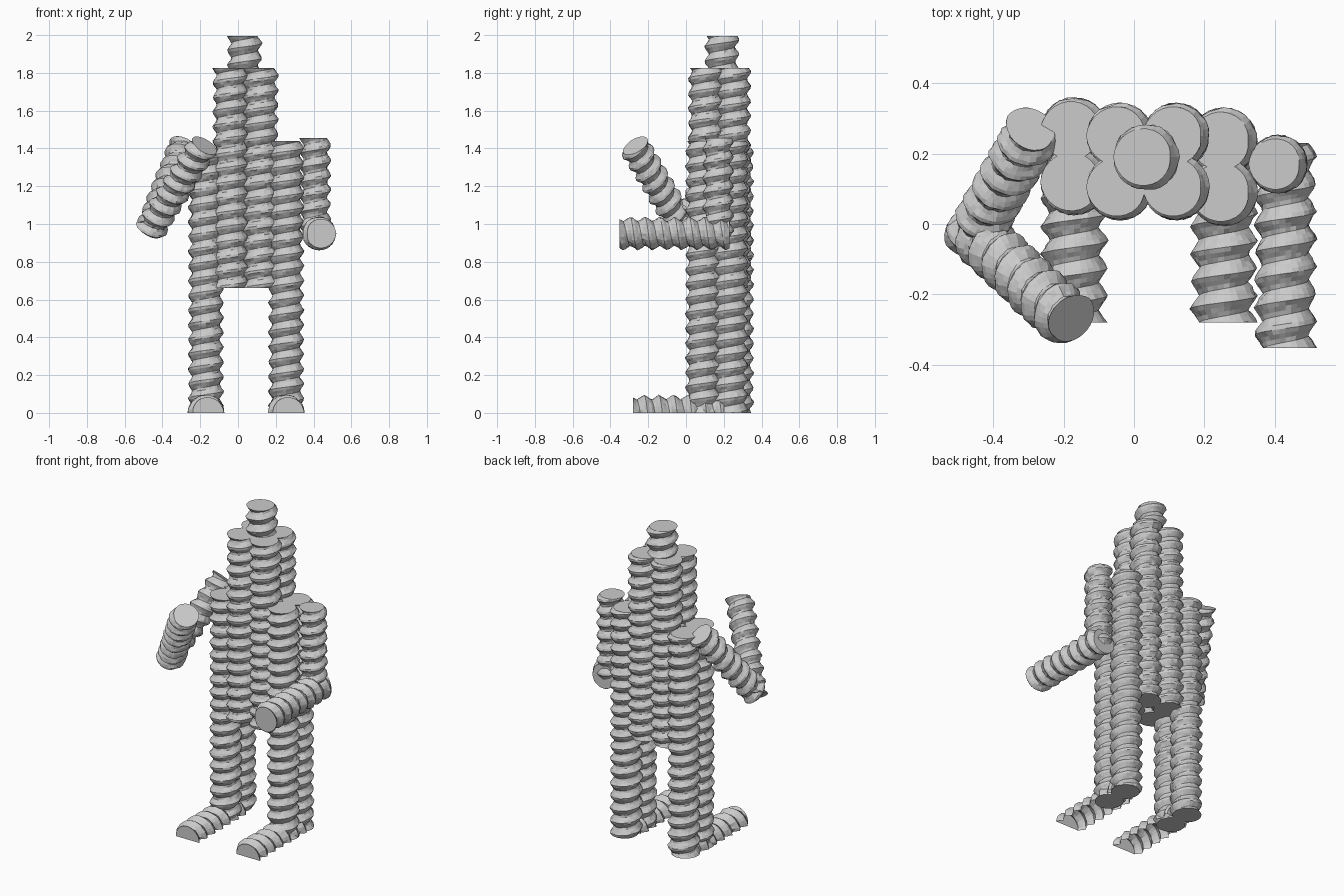
import bpy, bmesh, math, random
from mathutils import Vector

if "Cube" in bpy.data.objects:
    bpy.data.objects.remove(bpy.data.objects["Cube"])

random.seed(4)
PITCH, SEG, ROWS = 0.078, 28, 6


def thread(name, start, end, crest=0.096, depth=0.027, phase=0.0, cut_floor=False):
    """Screw-threaded rod from start to end, right-handed, crest at +x on its end."""
    a, b = Vector(start), Vector(end)
    length = (b - a).length
    count = math.ceil((length / PITCH + 1) * ROWS) + 1
    bm = bmesh.new()
    grid = []
    for i in range(SEG):
        t = 2 * math.pi * i / SEG
        col = []
        for k in range(count):
            z = (k / ROWS + i / SEG - 1) * PITCH
            inside = 0 < z < length
            z = min(max(z, 0), length)
            f = (z - length) / PITCH - i / SEG + phase
            tri = abs((f % 1) - 0.5) * 2
            r = crest - depth * (1 - tri)
            if inside:
                r += random.uniform(-0.003, 0.003)
            col.append(bm.verts.new((r * math.cos(t), r * math.sin(t), z)))
        grid.append(col)
    # Helical wall, shifted by one pitch across the seam
    for i in range(SEG):
        j = (i + 1) % SEG
        s = ROWS if j == 0 else 0
        for k in range(count - 1):
            k0, k1 = min(k + s, count - 1), min(k + 1 + s, count - 1)
            vs = [grid[i][k], grid[j][k0], grid[j][k1], grid[i][k + 1]]
            vs = list(dict.fromkeys(vs))
            if len(vs) > 2:
                bm.faces.new(vs)
    # End caps
    bm.faces.new([c[0] for c in reversed(grid)])
    bm.faces.new([c[-1] for c in grid])
    bmesh.ops.remove_doubles(bm, verts=bm.verts, dist=0.0004)
    rot = (b - a).to_track_quat('Z', 'Y').to_matrix().to_4x4()
    bm.transform(rot)
    bmesh.ops.translate(bm, verts=bm.verts, vec=a)
    # Flat sole
    if cut_floor:
        res = bmesh.ops.bisect_plane(bm, geom=bm.verts[:] + bm.edges[:] + bm.faces[:],
                                     plane_co=(0, 0, 0), plane_no=(0, 0, 1), clear_inner=True)
        edges = [e for e in res['geom_cut'] if isinstance(e, bmesh.types.BMEdge)]
        bmesh.ops.holes_fill(bm, edges=edges, sides=0)
    bmesh.ops.recalc_face_normals(bm, faces=bm.faces)
    me = bpy.data.meshes.new(name)
    bm.to_mesh(me)
    bm.free()
    ob = bpy.data.objects.new(name, me)
    bpy.context.collection.objects.link(ob)
    return ob


# Leg columns continue up into the sides of the torso
for side, x, back, front, top in (("left", -0.17, 0.265, 0.12, 1.40), ("right", 0.255, 0.235, 0.09, 1.44)):
    thread(side + "_leg_back", (x, back, 0), (x, back, top))
    thread(side + "_leg_front", (x, front, 0), (x, front, top))
    # Half-round feet
    thread(side + "_foot", (x, 0.2, 0.0), (x, -0.28, 0.0), cut_floor=True)

# Central torso and neck columns
for side, x in (("left", -0.04), ("right", 0.12)):
    thread(side + "_torso_back", (x, 0.25, 0.66), (x, 0.25, 1.825))
    thread(side + "_torso_front", (x, 0.105, 0.66), (x, 0.105, 1.825))

# Head
thread("head", (0.035, 0.19, 1.75), (0.035, 0.19, 1.995), crest=0.094)

# Arm held straight forward
thread("right_upper_arm", (0.41, 0.17, 0.93), (0.41, 0.17, 1.455), crest=0.085)
thread("right_forearm", (0.43, 0.23, 0.95), (0.43, -0.352, 0.95), crest=0.09)

# Arm bent upward
thread("left_upper_arm", (-0.46, -0.04, 0.98), (-0.285, 0.265, 1.42), crest=0.085)
thread("left_forearm", (-0.465, -0.01, 0.97), (-0.185, -0.275, 1.415), crest=0.087)
